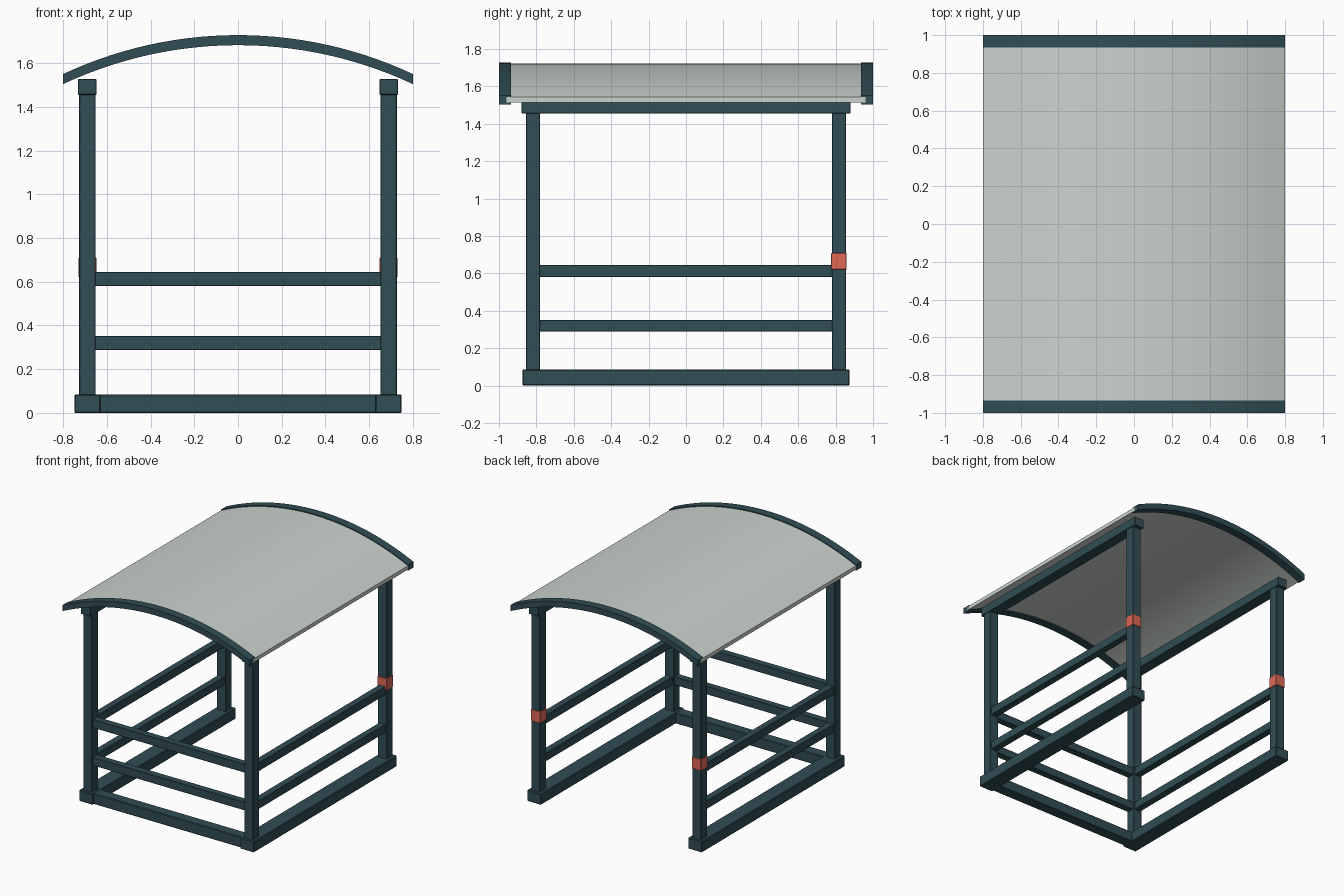
import bpy
import bmesh
import math

if "Cube" in bpy.data.objects:
    bpy.data.objects.remove(bpy.data.objects["Cube"])


def material(name, rgb):
    m = bpy.data.materials.new(name)
    m.diffuse_color = (*rgb, 1)
    m.use_nodes = True
    m.node_tree.nodes["Principled BSDF"].inputs["Base Color"].default_value = m.diffuse_color
    return m


TEAL = material("dark_teal_paint", (0.03, 0.075, 0.09))
CORAL = material("coral_band", (0.75, 0.14, 0.09))
PANEL = material("pale_panel", (0.60, 0.65, 0.61))


def finish(name, bm, mat, bevel=0.0):
    bmesh.ops.recalc_face_normals(bm, faces=bm.faces)
    mesh = bpy.data.meshes.new(name)
    bm.to_mesh(mesh)
    bm.free()
    mesh.materials.append(mat)
    ob = bpy.data.objects.new(name, mesh)
    bpy.context.collection.objects.link(ob)
    if bevel:
        mod = ob.modifiers.new("soft_edges", 'BEVEL')
        mod.width = bevel
        mod.segments = 1
    return ob


def box(name, x, y, z, mat=TEAL, bevel=0.003):
    """Box from (min, max) ranges along each axis."""
    bm = bmesh.new()
    bmesh.ops.create_cube(bm, size=1)
    for v in bm.verts:
        for i, (a, b) in enumerate((x, y, z)):
            v.co[i] = (a + b) / 2 + v.co[i] * (b - a)
    return finish(name, bm, mat, bevel)


def around(c, size):
    return (c - size / 2, c + size / 2)


def arch(name, y0, y1, top, thick, mat, segs=28):
    """Curved strip across x with vertical cut ends, extruded along y."""
    half, rise = 0.80, 0.178
    r = (half ** 2 + rise ** 2) / (2 * rise)
    a = math.asin(half / r)
    bm = bmesh.new()
    upper, lower = [], []
    for i in range(segs + 1):
        t = -a + 2 * a * i / segs
        x, z = r * math.sin(t), top - r + r * math.cos(t)
        upper.append((x, y0, z))
        lower.append((x, y0, z - thick))
    rows = [[bm.verts.new((x, y, z)) for x, _, z in pts]
            for pts, y in ((upper, y0), (upper, y1), (lower, y1), (lower, y0))]
    for k in range(4):
        p, q = rows[k], rows[(k + 1) % 4]
        for i in range(segs):
            bm.faces.new((p[i], p[i + 1], q[i + 1], q[i]))
    for i in (0, segs):
        bm.faces.new([row[i] for row in rows])
    ob = finish(name, bm, mat)
    bpy.ops.object.select_all(action='DESELECT')
    ob.select_set(True)
    bpy.context.view_layer.objects.active = ob
    bpy.ops.object.shade_smooth_by_angle(angle=math.radians(30))
    return ob


PX, PY = 0.689, 0.817    # post centre
RAILS = (("upper", 0.58, 0.645), ("lower", 0.288, 0.352))

for side, s in (("left", -1), ("right", 1)):
    # Ground sill and roof beam
    box(side + "_ground_sill", around(s * PX, 0.12), (-0.875, 0.875), (0, 0.085), bevel=0.005)
    box(side + "_roof_beam", around(s * PX, 0.085), (-0.88, 0.88), (1.455, 1.527))
    # Posts
    for end, e in (("front", -1), ("back", 1)):
        box(f"{end}_{side}_post", around(s * PX, 0.075), around(e * PY, 0.075), (0.06, 1.47))
    # Coloured band on the entrance post
    box(side + "_post_band", around(s * PX, 0.082), around(PY, 0.082), (0.62, 0.71), CORAL)
    # Side rails
    for level, z0, z1 in RAILS:
        box(f"{side}_{level}_rail", around(s * PX, 0.055), (-PY, PY), (z0, z1))

# Front rails and sill, the back stays open
for level, z0, z1 in RAILS:
    box(f"front_{level}_rail", (-PX, PX), around(-PY, 0.055), (z0, z1))
box("front_ground_sill", (-0.64, 0.64), around(-PY, 0.085), (0, 0.083), bevel=0.005)

# Arched roof panel with a rim at each end
arch("roof_panel", -0.96, 0.96, 1.721, 0.03, PANEL)
arch("front_roof_rim", -1.0, -0.935, 1.728, 0.046, TEAL)
arch("back_roof_rim", 0.935, 1.0, 1.728, 0.046, TEAL)
